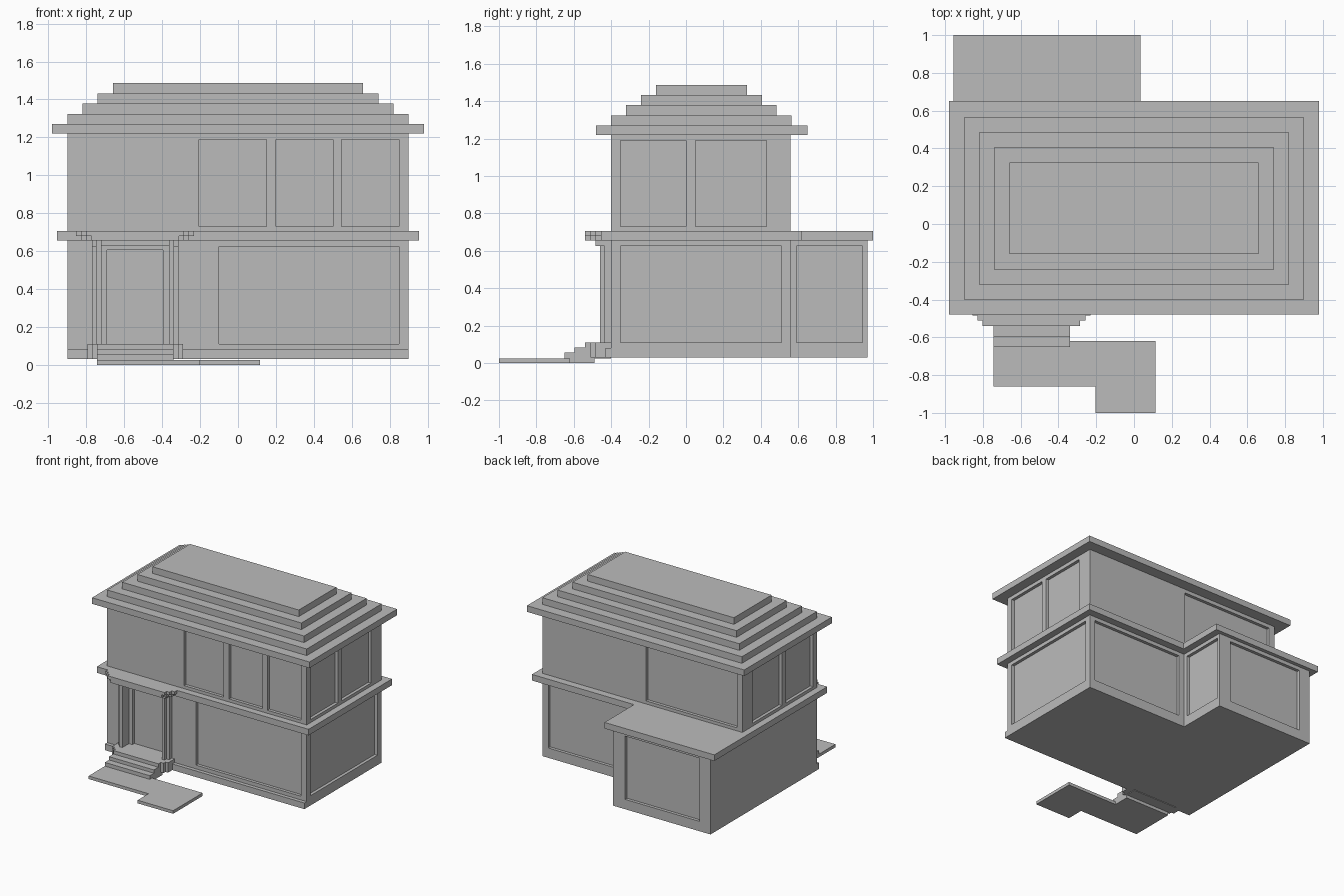
import bpy
import bmesh

cube = bpy.data.objects.get("Cube")
if cube:
    bpy.data.objects.remove(cube, do_unlink=True)

GREY = (0.5, 0.5, 0.5, 1)
mat = bpy.data.materials.new("plain_grey")
mat.use_nodes = True
mat.diffuse_color = GREY
mat.node_tree.nodes["Principled BSDF"].inputs["Base Color"].default_value = GREY


def new_object(name, bm):
    bmesh.ops.recalc_face_normals(bm, faces=bm.faces)
    mesh = bpy.data.meshes.new(name)
    bm.to_mesh(mesh)
    bm.free()
    mesh.materials.append(mat)
    obj = bpy.data.objects.new(name, mesh)
    bpy.context.collection.objects.link(obj)
    return obj


def boxes(name, *extents):
    """One object from boxes given as (x range, y range, z range)."""
    bm = bmesh.new()
    for ext in extents:
        verts = bmesh.ops.create_cube(bm, size=1)["verts"]
        for v in verts:
            v.co = [hi if c > 0 else lo for c, (lo, hi) in zip(v.co, ext)]
    return new_object(name, bm)


def slab(name, outline, z0, z1):
    """Extrude a plan outline upwards."""
    bm = bmesh.new()
    face = bm.faces.new([bm.verts.new((x, y, z0)) for x, y in outline])
    top = bmesh.ops.extrude_face_region(bm, geom=[face])["geom"]
    for v in top:
        if isinstance(v, bmesh.types.BMVert):
            v.co.z = z1
    return new_object(name, bm)


def carve(obj, *extents):
    """Cut box-shaped recesses out of a wall."""
    cutter = boxes("cutter", *extents)
    cutter.hide_render = True
    mod = obj.modifiers.new("recess", "BOOLEAN")
    mod.operation = "DIFFERENCE"
    mod.solver = "EXACT"
    mod.object = cutter
    bpy.context.view_layer.objects.active = obj
    bpy.ops.object.modifier_apply(modifier=mod.name)
    bpy.data.objects.remove(cutter, do_unlink=True)


DEPTH = 0.025


def on_x(wall, a, b, z):
    return ((wall - DEPTH, wall + DEPTH), (a, b), z)


def on_y(wall, a, b, z):
    return ((a, b), (wall - DEPTH, wall + DEPTH), z)


# House dimensions
W, FRONT, BACK = 0.9, -0.40, 0.56
WING_X, WING_Y = -0.02, 0.97
LOW_Z, UP_Z = (0.11, 0.625), (0.73, 1.19)

# Ground floor with back wing
ground = slab("ground_floor_walls",
              [(-W, FRONT), (W, FRONT), (W, BACK), (WING_X, BACK),
               (WING_X, WING_Y), (-W, WING_Y)], 0.03, 0.66)
carve(ground,
      on_y(FRONT, -0.10, 0.85, LOW_Z),
      on_x(W, -0.35, 0.51, LOW_Z),
      on_y(BACK, 0.03, 0.85, LOW_Z),
      on_x(WING_X, 0.59, 0.945, LOW_Z),
      on_y(WING_Y, -0.80, -0.13, LOW_Z),
      on_y(FRONT, -0.72, -0.365, (0.11, 0.63)))
# Door panel set deeper inside its frame
carve(ground, ((-0.69, -0.395), (FRONT - 0.05, FRONT + 0.05), (0.11, 0.605)))

# Upper floor
upper = boxes("upper_floor_walls", ((-W, W), (FRONT, BACK), (0.70, 1.23)))
side_windows = [on_x(s * W, a, b, UP_Z) for s in (-1, 1)
                for a, b in ((-0.35, 0.0), (0.05, 0.43))]
front_windows = [on_y(FRONT, a, b, UP_Z)
                 for a, b in ((-0.205, 0.15), (0.20, 0.50), (0.545, 0.85))]
carve(upper, *side_windows, *front_windows, on_y(BACK, -0.85, -0.03, UP_Z))

# Ledge between the floors
slab("floor_ledge",
     [(-0.955, -0.455), (0.955, -0.455), (0.955, 0.62), (0.035, 0.62),
      (0.035, 1.0), (-0.955, 1.0)], 0.655, 0.705)

# Stepped roof
boxes("roof_eave", ((-0.98, 0.98), (-0.48, 0.65), (1.22, 1.27)))
for i in range(4):
    inset = 0.08 * i
    boxes(f"roof_tier_{i + 1}",
          ((inset - W, W - inset), (FRONT + inset, BACK + 0.005 - inset),
           (1.27 + 0.054 * i, 1.324 + 0.054 * i)))

# Plinth along the front
boxes("front_plinth", ((-W, W), (-0.43, FRONT), (0.03, 0.08)))

# Porch: stepped canopy, columns and bases mirrored about the door centre
DOOR_X = -0.543


def centred(half, y, z):
    return ((DOOR_X - half, DOOR_X + half), (y, FRONT), z)


for i in range(3):
    step = 0.027 * i
    boxes(f"porch_canopy_{i + 1}",
          centred(0.312 - step, -0.485 - step, (0.68, 0.705)),
          centred(0.285 - step, -0.485 - step, (0.655, 0.68)))

for side, label in ((-1, "right"), (1, "left")):
    def post(near, far, y, z):
        xs = sorted((DOOR_X + side * near, DOOR_X + side * far))
        return (xs, (y, FRONT), z)
    boxes(f"{label}_porch_column",
          post(0.178, 0.203, -0.46, (0.11, 0.655)),
          post(0.203, 0.228, -0.435, (0.11, 0.655)))
    boxes(f"{label}_column_cap", post(0.203, 0.228, -0.485, (0.625, 0.655)))
    boxes(f"{label}_column_base",
          post(0.178, 0.228, -0.51, (0.03, 0.11)),
          post(0.228, 0.252, -0.485, (0.03, 0.11)))

# Entrance steps
for i, (y, z) in enumerate(((-0.65, 0.055), (-0.597, 0.082), (-0.54, 0.11))):
    boxes(f"entrance_step_{i + 1}",
          ((-0.745, -0.34), (y, FRONT), (z - 0.03, z)))

# Paved path
slab("paved_path",
     [(-0.745, -0.86), (-0.205, -0.86), (-0.205, -1.0), (0.115, -1.0),
      (0.115, -0.62), (-0.34, -0.62), (-0.34, -0.49), (-0.745, -0.49)],
     0.0, 0.025)
